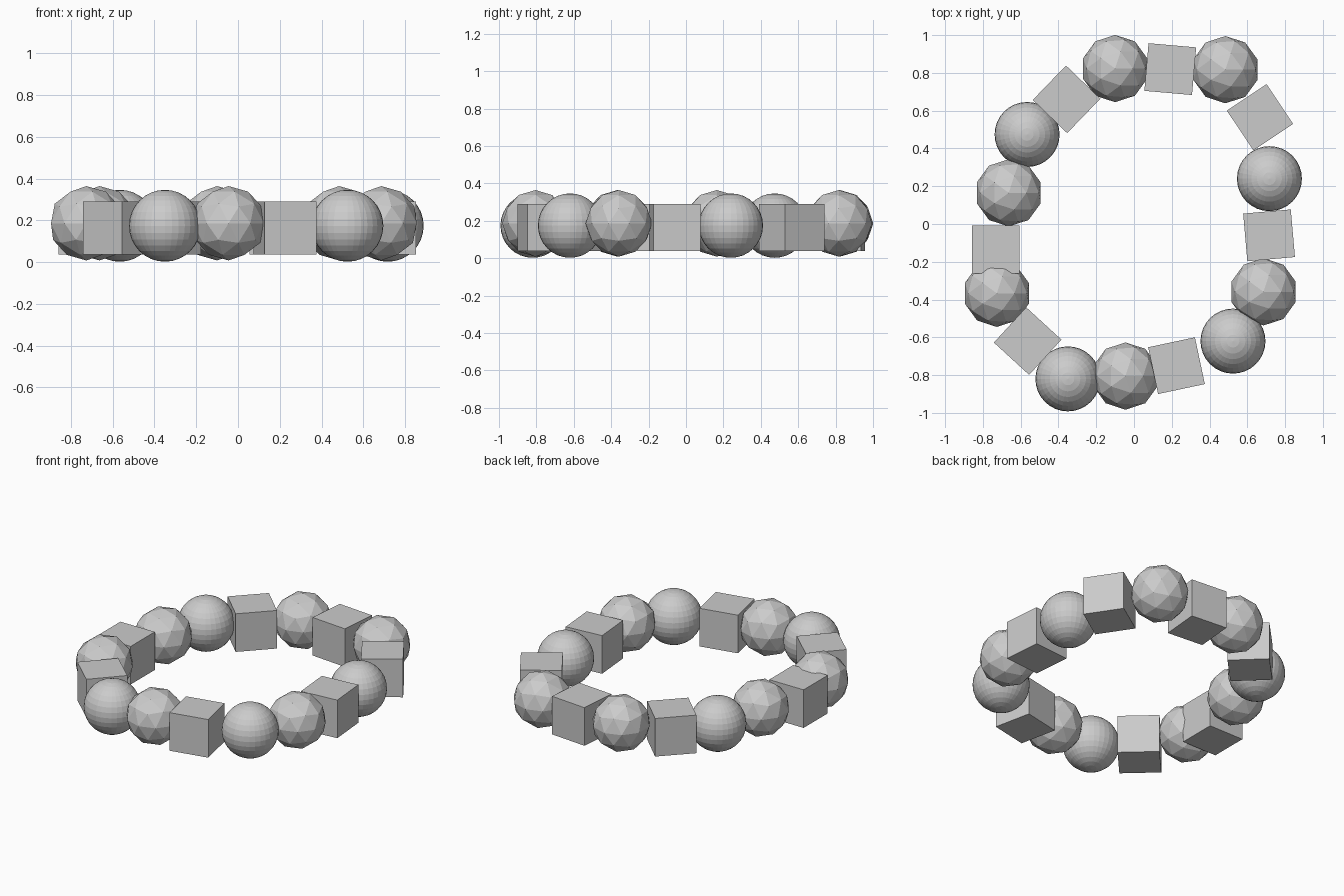
import bpy
from math import radians

if "Cube" in bpy.data.objects:
    bpy.data.objects.remove(bpy.data.objects["Cube"], do_unlink=True)

# One plain grey for every bead
grey = bpy.data.materials.new("light_grey")
grey.use_nodes = True
colour = (0.6, 0.6, 0.6, 1)
grey.diffuse_color = colour
grey.node_tree.nodes["Principled BSDF"].inputs["Base Color"].default_value = colour


def finish(name):
    bead = bpy.context.object
    bead.name = name
    bead.data.materials.append(grey)
    bpy.ops.object.shade_flat()


# Faceted beads: x, y
faceted = [(-0.10, 0.823), (0.484, 0.817), (-0.663, 0.165),
           (-0.726, -0.367), (-0.045, -0.805), (0.686, -0.359)]
for i, (x, y) in enumerate(faceted):
    bpy.ops.mesh.primitive_ico_sphere_add(subdivisions=2, radius=0.178, location=(x, y, 0.186))
    finish(f"faceted_bead_{i + 1}")

# Round beads: x, y
rounded = [(-0.566, 0.474), (0.717, 0.24), (-0.35, -0.82), (0.524, -0.62)]
for i, (x, y) in enumerate(rounded):
    bpy.ops.mesh.primitive_uv_sphere_add(segments=32, ring_count=16, radius=0.172, location=(x, y, 0.174))
    finish(f"round_bead_{i + 1}")

# Cube beads: x, y, turn in degrees
cubes = [(-0.357, 0.66, 46), (0.192, 0.82, -5), (0.667, 0.565, 33.7),
         (0.715, -0.06, 5), (0.225, -0.75, 12), (-0.563, -0.62, -42.5),
         (-0.732, -0.135, 0)]
for i, (x, y, turn) in enumerate(cubes):
    bpy.ops.mesh.primitive_cube_add(size=0.253, location=(x, y, 0.164), rotation=(0, 0, radians(turn)))
    finish(f"cube_bead_{i + 1}")
